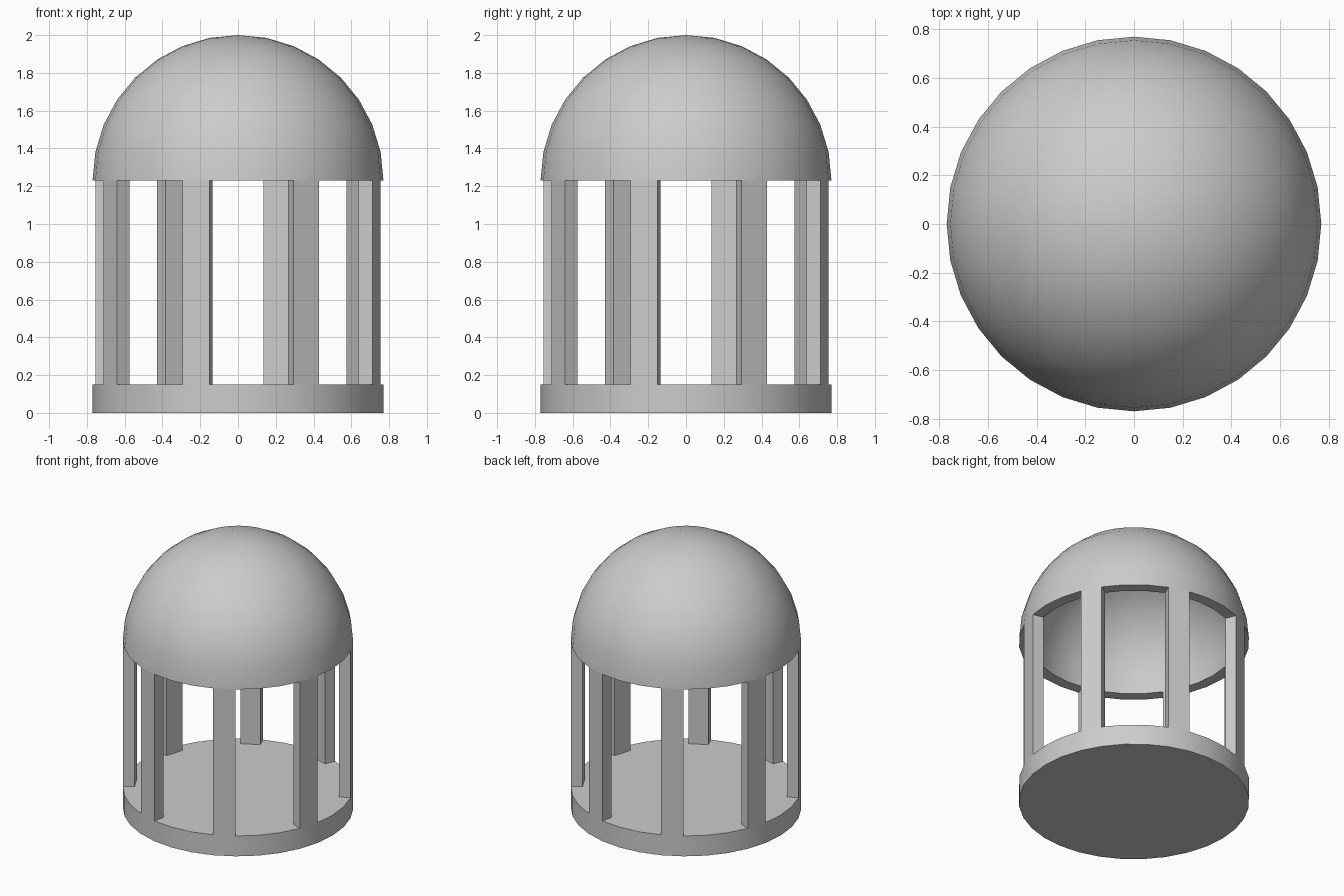
import bpy, bmesh, math
from mathutils import Matrix

if "Cube" in bpy.data.objects:
    bpy.data.objects.remove(bpy.data.objects["Cube"])

R_OUT, R_IN = 0.77, 0.69
SIDES = 32
STEP = 2 * math.pi / SIDES
BASE_TOP, DOME_BOTTOM = 0.15, 1.23


def finish(name, bm):
    bmesh.ops.recalc_face_normals(bm, faces=bm.faces)
    mesh = bpy.data.meshes.new(name)
    bm.to_mesh(mesh)
    bm.free()
    obj = bpy.data.objects.new(name, mesh)
    bpy.context.collection.objects.link(obj)
    bpy.ops.object.select_all(action='DESELECT')
    obj.select_set(True)
    bpy.context.view_layer.objects.active = obj
    bpy.ops.object.shade_smooth_by_angle(angle=math.radians(30))
    return obj


def polar(r, a, z):
    return (r * math.cos(a), r * math.sin(a), z)


# Solid round base
bm = bmesh.new()
ring = [bm.verts.new(polar(R_OUT, i * STEP, 0)) for i in range(SIDES)]
disc = bm.faces.new(ring)
ext = bmesh.ops.extrude_face_region(bm, geom=[disc], use_keep_orig=True)
bmesh.ops.translate(bm, vec=(0, 0, BASE_TOP),
                    verts=[v for v in ext["geom"] if isinstance(v, bmesh.types.BMVert)])
finish("base", bm)

# Eight columns, each one wall segment wide with radial sides
for k in range(8):
    a0 = (2 + 4 * k) * STEP
    a1 = a0 + STEP
    corners = [(R_OUT, a0), (R_OUT, a1), (R_IN, a1), (R_IN, a0)]
    bm = bmesh.new()
    low = [bm.verts.new(polar(r, a, BASE_TOP)) for r, a in corners]
    high = [bm.verts.new(polar(r, a, DOME_BOTTOM)) for r, a in corners]
    bm.faces.new(low)
    bm.faces.new(high)
    for i in range(4):
        j = (i + 1) % 4
        bm.faces.new((low[i], low[j], high[j], high[i]))
    finish(f"column_{k + 1}", bm)

# Hollow dome: a shell profile spun round the z axis
bm = bmesh.new()
outer = [(R_OUT * math.cos(i * STEP), R_OUT * math.sin(i * STEP)) for i in range(9)]
inner = [(R_IN * math.cos(i * STEP), R_IN * math.sin(i * STEP)) for i in range(9)]
profile = outer[::-1] + inner
verts = [bm.verts.new((max(x, 0), 0, z + DOME_BOTTOM)) for x, z in profile]
edges = [bm.edges.new(pair) for pair in zip(verts, verts[1:])]
bmesh.ops.spin(bm, geom=verts + edges, cent=(0, 0, 0), axis=(0, 0, 1),
               angle=2 * math.pi, steps=SIDES, use_duplicate=False)
bmesh.ops.remove_doubles(bm, verts=bm.verts, dist=0.0005)
finish("dome", bm)
